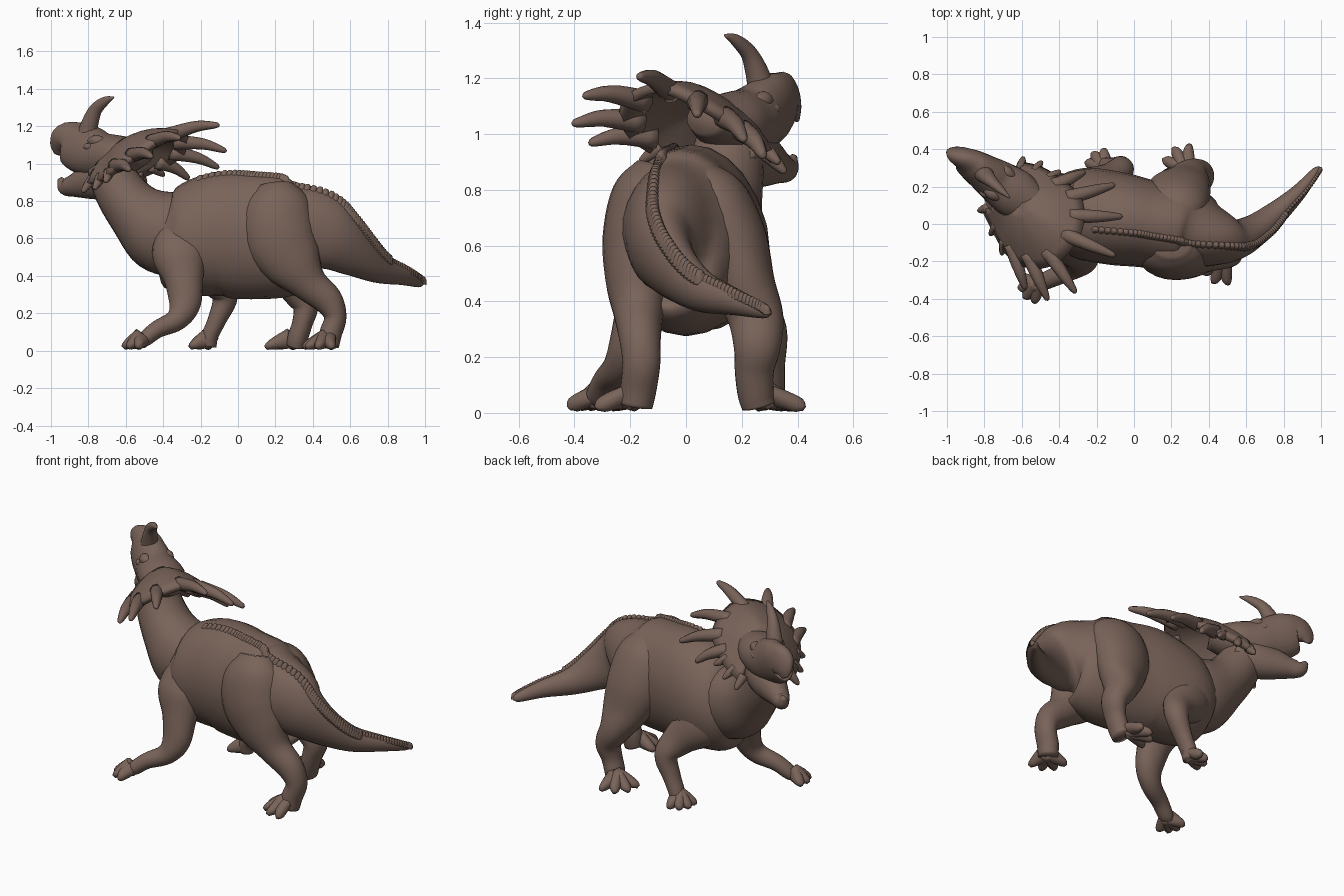
import bpy
import math
from mathutils import Vector

default_cube = bpy.data.objects.get("Cube")
if default_cube:
    bpy.data.objects.remove(default_cube, do_unlink=True)

SEGMENTS = 24

hide = bpy.data.materials.new("brown_hide")
hide.use_nodes = True
hide_colour = (0.19, 0.125, 0.10, 1)
hide.diffuse_color = hide_colour
for node in hide.node_tree.nodes:
    if node.type == 'BSDF_PRINCIPLED':
        node.inputs["Base Color"].default_value = hide_colour
        node.inputs["Roughness"].default_value = 0.8


def make_object(name, verts, faces):
    mesh = bpy.data.meshes.new(name)
    mesh.from_pydata([tuple(v) for v in verts], [], faces)
    mesh.materials.append(hide)
    for polygon in mesh.polygons:
        polygon.use_smooth = True
    obj = bpy.data.objects.new(name, mesh)
    bpy.context.collection.objects.link(obj)
    return obj


def smooth_path(stations, steps):
    """Catmull-Rom interpolation of any list of equal-length tuples."""
    points = [Vector(s) for s in stations]
    padded = [points[0] * 2 - points[1]] + points + [points[-1] * 2 - points[-2]]
    result = []
    for a, b, c, d in zip(padded, padded[1:], padded[2:], padded[3:]):
        for k in range(steps):
            t = k / steps
            result.append((b * 2 + (c - a) * t + (a * 2 - b * 5 + c * 4 - d) * t ** 2
                           + (b * 3 - a - c * 3 + d) * t ** 3) / 2)
    return result + [points[-1]]


def tube(name, stations, steps=5, segments=SEGMENTS):
    """Loft ellipses along a path; a station is x, y, z, side radius, upright radius."""
    path = smooth_path(stations, steps)
    centres = [Vector(p[:3]) for p in path]
    verts, faces = [], []
    for i, p in enumerate(path):
        tangent = centres[min(i + 1, len(path) - 1)] - centres[max(i - 1, 0)]
        tangent.normalize()
        side = Vector((0, 1, 0))
        side = (side - tangent * side.dot(tangent)).normalized()
        upright = tangent.cross(side)
        for k in range(segments):
            angle = math.tau * k / segments
            verts.append(centres[i] + side * math.cos(angle) * max(p[3], 0.002)
                         + upright * math.sin(angle) * max(p[4], 0.002))
    for i in range(len(path) - 1):
        for k in range(segments):
            a, b = i * segments + k, i * segments + (k + 1) % segments
            faces.append((a, b, b + segments, a + segments))
    faces.append(tuple(reversed(range(segments))))
    faces.append(tuple(range(len(verts) - segments, len(verts))))
    make_object(name, verts, faces)
    return verts


def spike(name, base, tip, radius, lift=0.0, segments=10):
    """A tapering, slightly arched spike."""
    base, tip = Vector(base), Vector(tip)
    middle = base.lerp(tip, 0.55) + Vector((0, 0, lift))
    tube(name, [(*base, radius, radius), (*middle, radius * 0.75, radius * 0.75),
                (*base.lerp(tip, 0.93), radius * 0.4, radius * 0.4),
                (*tip, 0.003, 0.003)], 4, segments)


def foot(name, x, y, heading, reach):
    """Splayed blunt toes around the end of a leg."""
    for number, spread in enumerate((-55, -18, 18, 55)):
        angle = math.radians(heading + spread)
        dx, dy = math.cos(angle), math.sin(angle)
        stations = [(x + dx * reach * f, y + dy * reach * f, z, r, z * 0.85)
                    for f, z, r in ((0, 0.065, 0.035), (0.5, 0.045, 0.033),
                                    (0.85, 0.028, 0.028), (1, 0.015, 0.01))]
        tube(f"{name}_toe_{number + 1}", stations, 3, 12)


# Trunk and tail
body = tube("body_and_tail", [
    (-.51, .08, .54, .04, .05), (-.44, .07, .57, .16, .19), (-.3, .06, .575, .24, .285),
    (-.1, .03, .62, .25, .335), (.08, 0, .615, .235, .34), (.28, -.03, .615, .235, .32),
    (.42, -.07, .635, .165, .235), (.52, -.085, .59, .115, .175), (.63, -.04, .515, .085, .125),
    (.75, .05, .44, .065, .08), (.88, .17, .4, .042, .05), (.97, .28, .365, .022, .027),
    (.99, .305, .355, .004, .004)])

# Row of low scales along the spine
ridge = body[7::SEGMENTS]
for i in range(14, len(ridge) - 4):
    size = 0.028 if i < 46 else 0.017
    for half in (0, 0.5):
        at = ridge[i].lerp(ridge[i + 1], half)
        spike(f"spine_scale_{i}_{int(half * 2)}", at - Vector((0, 0, size * 1.2)),
              at + Vector((size * 0.5, 0, size * 0.55)), size, 0, 8)

# Neck and head, turned to one side
tube("neck", [(-.28, .06, .6, .19, .22), (-.42, .08, .65, .195, .225),
              (-.55, .11, .75, .165, .16), (-.64, .14, .87, .14, .135),
              (-.69, .165, 1, .12, .12)])
tube("skull", [
    (-.5, .07, 1.06, .08, .06), (-.62, .15, 1.04, .13, .11), (-.72, .22, 1.04, .12, .125),
    (-.8, .275, 1.07, .098, .135), (-.865, .32, 1.1, .08, .13), (-.915, .355, 1.12, .06, .1),
    (-.95, .383, 1.09, .034, .065), (-.968, .4, 1.05, .008, .018)])
tube("lower_jaw", [
    (-.62, .16, .96, .11, .11), (-.72, .23, .92, .1, .11), (-.81, .285, .9, .08, .09),
    (-.88, .33, .882, .06, .06), (-.925, .367, .88, .04, .045), (-.952, .388, .92, .012, .014)])
tube("nose_horn", [
    (-.81, .275, 1.14, .05, .055), (-.79, .255, 1.22, .042, .045), (-.76, .225, 1.29, .03, .035),
    (-.71, .18, 1.335, .02, .024), (-.665, .14, 1.355, .005, .005)])

# Eyes and brows, mostly sunk into both sides of the skull
forward = Vector((-.84, .54, 0)).normalized()
across = Vector((.54, .84, 0)).normalized()
for label, sign in (("left", -1), ("right", 1)):
    for part, centre, out, radius in (("eye", (-.75, .24, 1.09), .092, .02),
                                      ("brow", (-.72, .22, 1.12), .068, .034)):
        middle = Vector(centre) + across * out * sign
        tube(f"{label}_{part}", [(*(middle + forward * radius * f), radius * w, radius * w)
                                 for f, w in ((-1.8, .1), (-1, .7), (0, 1), (1, .7), (1.8, .1))],
             3, 12)

# Frill: a curved shield fanned out behind the head
rim = [(-.8, .08, .89), (-.73, -.06, .91), (-.66, -.17, .96), (-.55, -.23, 1.03),
       (-.42, -.21, 1.12), (-.31, -.1, 1.165), (-.27, .02, 1.12), (-.29, .14, 1.05),
       (-.38, .22, .99), (-.49, .29, .94), (-.6, .32, .9)]
edge = smooth_path(rim, 4)
crown = Vector((-.64, .13, 1.1))
ROWS = 7
frill_verts, frill_faces = [], []
for row in range(ROWS):
    f = 0.12 + 0.88 * row / (ROWS - 1)
    for p in edge:
        frill_verts.append(crown.lerp(p, f) + Vector((0, 0, 0.035 * math.sin(math.pi * f))))
for row in range(ROWS - 1):
    for k in range(len(edge) - 1):
        a = row * len(edge) + k
        frill_faces.append((a, a + 1, a + 1 + len(edge), a + len(edge)))
frill = make_object("frill", frill_verts, frill_faces)
thickness = frill.modifiers.new("Thickness", 'SOLIDIFY')
thickness.thickness = 0.035
thickness.offset = 0

# Long spikes at the back of the frill
long_tips = [(-.58, -.35, .97), (-.46, -.41, 1.04), (-.31, -.37, 1.14), (-.1, -.17, 1.21),
             (-.06, .04, 1.07), (-.1, .21, .98), (-.26, .28, .92)]
for i, tip in enumerate(long_tips):
    root = Vector(rim[i + 2])
    spike(f"frill_spike_{i + 1}", root.lerp(crown, 0.2), tip, 0.042, 0.015)

# Short spikes towards the cheeks
for i in (0, 3, 6, 34, 37, 40):
    root = edge[i]
    outward = (root - crown).normalized()
    spike(f"frill_point_{i}", root - outward * 0.04, root + outward * 0.055, 0.03)

# Legs, each in its own stride
tube("right_front_leg", [
    (-.3, -.06, .68, .06, .11), (-.31, -.11, .52, .11, .15), (-.29, -.165, .38, .085, .105),
    (-.285, -.205, .25, .07, .085), (-.33, -.24, .165, .058, .06), (-.43, -.285, .115, .05, .047),
    (-.5, -.315, .06, .045, .04), (-.53, -.33, .03, .03, .02)])
tube("left_front_leg", [
    (-.28, .12, .68, .07, .11), (-.25, .18, .52, .11, .15), (-.13, .24, .39, .085, .1),
    (-.07, .295, .29, .068, .07), (-.11, .3, .17, .055, .05), (-.15, .305, .08, .05, .045),
    (-.16, .31, .025, .045, .045)])
tube("right_hind_leg", [
    (.2, -.1, .88, .08, .1), (.21, -.13, .78, .135, .18), (.22, -.16, .62, .14, .2),
    (.29, -.175, .48, .115, .165), (.38, -.17, .36, .09, .1), (.48, -.165, .27, .075, .08),
    (.52, -.16, .18, .068, .06), (.495, -.17, .09, .065, .06), (.485, -.18, .025, .06, .055)])
tube("left_hind_leg", [
    (.21, .02, .86, .07, .1), (.22, .09, .76, .13, .17), (.23, .16, .62, .13, .18),
    (.27, .21, .46, .11, .145), (.31, .25, .34, .1, .095), (.36, .255, .24, .085, .07),
    (.345, .245, .15, .07, .055), (.32, .25, .07, .065, .055), (.31, .26, .025, .06, .05)])

# Feet
foot("right_front", -.52, -.325, 208, .095)
foot("left_front", -.16, .3, 145, .1)
foot("right_hind", .475, -.2, 228, .125)
foot("left_hind", .28, .29, 138, .135)
